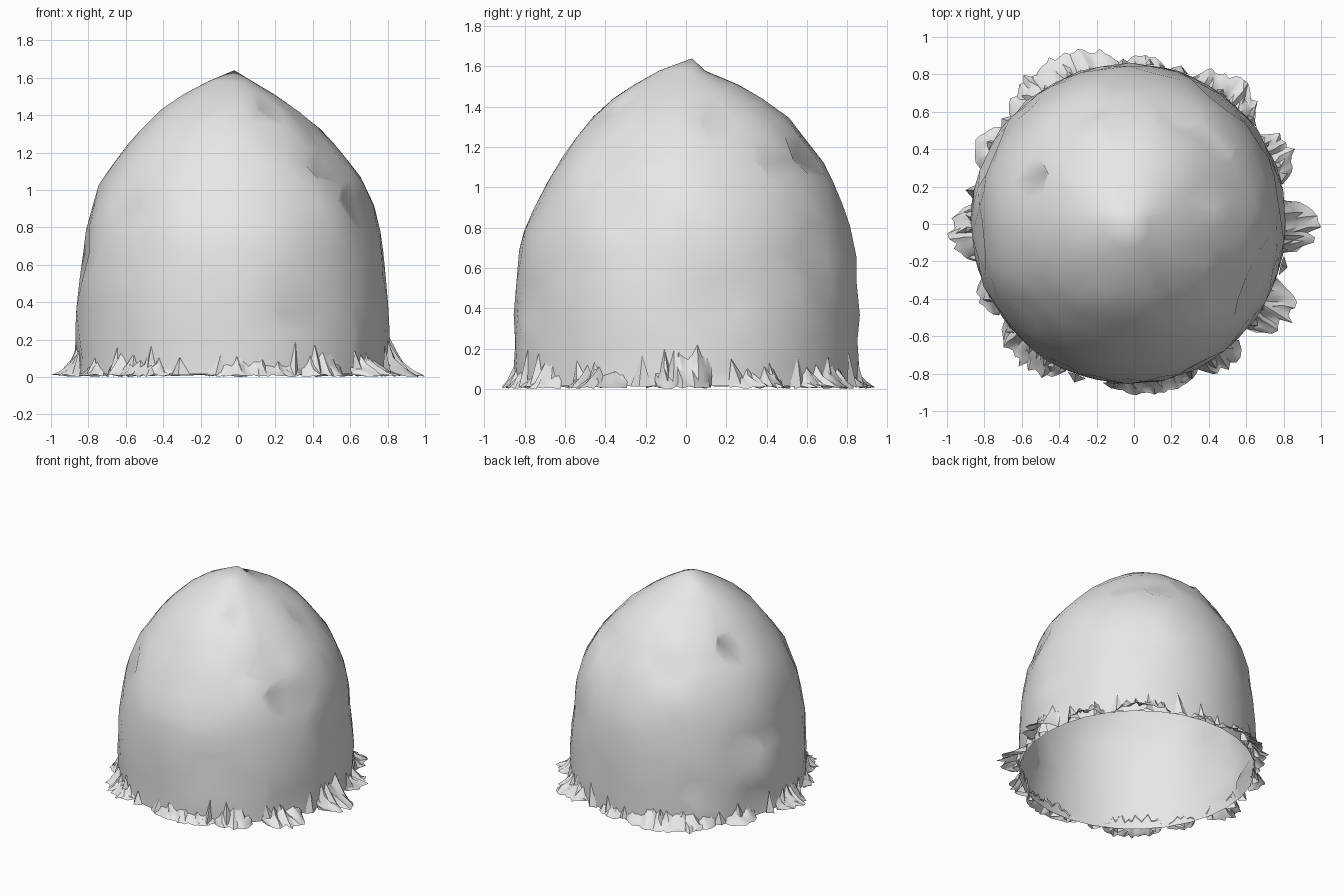
import bpy, bmesh, math, random
from math import sin, cos, radians, pi

if "Cube" in bpy.data.objects:
    bpy.data.objects.remove(bpy.data.objects["Cube"])

random.seed(7)
CX, CY = -0.02, 0.01

grey = bpy.data.materials.new("pale grey")
grey.diffuse_color = (0.8, 0.8, 0.8, 1)
grey.use_nodes = True
grey.node_tree.nodes["Principled BSDF"].inputs["Base Color"].default_value = grey.diffuse_color

# Wall outline: height, then radius to the east, north, west and south
PROFILE = [
    (0.015, .83, .84, .84, .86), (0.20, .83, .845, .85, .86),
    (0.40, .82, .845, .845, .865), (0.75, .79, .82, .80, .83),
    (1.00, .72, .74, .735, .72), (1.20, .575, .62, .605, .59),
    (1.38, .40, .47, .45, .45), (1.50, .23, .27, .29, .28),
    (1.57, .11, .09, .16, .16), (1.64, .0, .0, .0, .0)]


def wall_radius(a, z):
    """Radius of the dome at angle a and height z."""
    i = 0
    while i < len(PROFILE) - 2 and z > PROFILE[i + 1][0]:
        i += 1
    lo, hi = PROFILE[i], PROFILE[i + 1]
    t = min(max((z - lo[0]) / (hi[0] - lo[0]), 0), 1)
    r = [p + (q - p) * t for p, q in zip(lo[1:], hi[1:])]
    q = (a % (2 * pi)) / (pi / 2)
    k = int(q) % 4
    f = sin((q - int(q)) * pi / 2) ** 2
    return r[k] * (1 - f) + r[(k + 1) % 4] * f


def wall_point(a, z, out=0.0):
    r = wall_radius(a, z) + out
    return (CX + r * cos(a), CY + r * sin(a), z)


def finish(name, bm, angle):
    bmesh.ops.recalc_face_normals(bm, faces=bm.faces)
    mesh = bpy.data.meshes.new(name)
    bm.to_mesh(mesh)
    bm.free()
    mesh.materials.append(grey)
    ob = bpy.data.objects.new(name, mesh)
    bpy.context.collection.objects.link(ob)
    bpy.ops.object.select_all(action='DESELECT')
    bpy.context.view_layer.objects.active = ob
    ob.select_set(True)
    bpy.ops.object.shade_smooth_by_angle(angle=radians(angle))
    return ob


# Dome: staggered triangle rings, open underneath, with a few pinched folds
SEG = 30
HEIGHTS = [.015, .11, .23, .38, .53, .67, .80, .92, 1.04, 1.14, 1.24, 1.34, 1.43, 1.51, 1.58]
bm = bmesh.new()
rings = []
for j, z in enumerate(HEIGHTS):
    ring = []
    for i in range(SEG):
        a = (i + 0.5 * (j % 2)) * 2 * pi / SEG
        h, out = z, 0.004
        if 0 < j < len(HEIGHTS) - 2:
            a += random.uniform(-.02, .02)
            h += random.uniform(-.02, .02)
            out += random.uniform(-.007, .005)
            if random.random() < 0.11:      # pinched fold
                a += random.choice((-1, 1)) * random.uniform(.08, .15)
                h += random.uniform(-.05, .05)
                out += random.uniform(-.035, .012)
        ring.append(bm.verts.new(wall_point(a, h, out)))
    rings.append(ring)
for j in range(len(rings) - 1):
    lo, hi = rings[j], rings[j + 1]
    for i in range(SEG):
        n = (i + 1) % SEG
        if j % 2 == 0:
            bm.faces.new((lo[i], lo[n], hi[i]))
            bm.faces.new((lo[n], hi[n], hi[i]))
        else:
            bm.faces.new((lo[i], hi[n], hi[i]))
            bm.faces.new((lo[i], lo[n], hi[n]))
apex = bm.verts.new((CX, CY + .02, 1.64))
for i in range(SEG):
    bm.faces.new((rings[-1][i], rings[-1][(i + 1) % SEG], apex))
finish("dome_shell", bm, 60)

# Ragged skirt flaps: centre angle, half width (degrees), reach, inner height
FLAPS = [
    (-1, 10, 1.0, .20), (25, 10, .95, .10), (54, 14, .97, .11), (86, 7, .905, .08),
    (117, 22, 1.0, .11), (152, 8, .96, .10), (183, 10, 1.0, .14), (207, 7, .93, .09),
    (231, 14, .98, .12), (277, 17, .92, .10), (303, 9, .93, .12), (328, 11, 1.0, .11)]
ROWS = 3
bm = bmesh.new()
for centre, half, reach, top in FLAPS:
    cols = max(8, int(half * 1.3) // 2 * 2)
    grid = []
    for c in range(cols + 1):
        t = 2 * c / cols - 1
        a = radians(centre + half * t)
        x0, y0, _ = wall_point(a, .1, -.005)
        r0 = math.hypot(x0, y0)
        swell = max(0, 1 - abs(t) ** 3.5)
        ragged = 1 if c == cols // 2 else random.uniform(.60, 1.0)
        r1 = r0 + .015 + max(reach - r0 - .015, .01) * swell * ragged
        h = top * random.uniform(.45, 1.15) * (.5 + .5 * swell)
        line = []
        for k in range(ROWS + 1):
            s = k / ROWS
            z = .005 + h * (1 - s) ** 1.8
            if 0 < k < ROWS:
                z += random.uniform(0, .02)
            r = r0 + (r1 - r0) * s
            w = a if k == 0 else a + random.uniform(-.006, .006)
            if c == cols // 2:
                w = a
            line.append(bm.verts.new((r * cos(w), r * sin(w), z if k < ROWS else random.uniform(0, .014))))
        grid.append(line)
    for c in range(cols):
        for k in range(ROWS):
            p, q, u, v = grid[c][k], grid[c][k + 1], grid[c + 1][k + 1], grid[c + 1][k]
            bm.faces.new((p, q, u))
            bm.faces.new((p, u, v))
finish("skirt_flaps", bm, 40)

# Pointed tufts standing against the foot of the wall
bm = bmesh.new()
for i in range(26):
    a = i * 2 * pi / 26 + random.uniform(-.08, .08)
    w = random.uniform(.03, .07)
    top = bm.verts.new(wall_point(a + random.uniform(-.05, .05), random.uniform(.1, .23), .004))
    left = bm.verts.new(wall_point(a - w, .012, .01))
    mid = bm.verts.new(wall_point(a, .012, random.uniform(.03, .06)))
    right = bm.verts.new(wall_point(a + w, .012, .01))
    bm.faces.new((left, mid, top))
    bm.faces.new((mid, right, top))
finish("foot_tufts", bm, 30)
